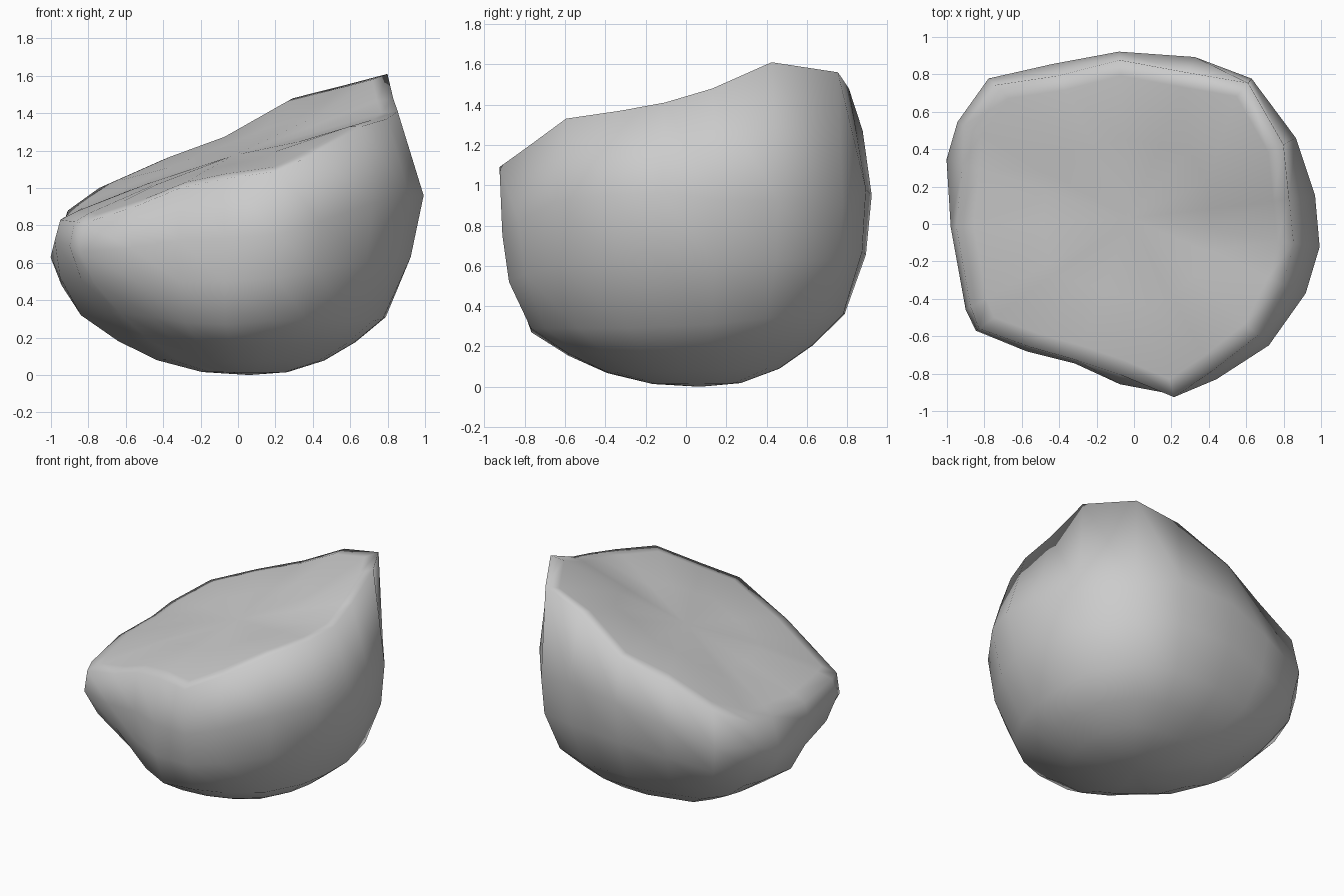
import bpy, bmesh
from math import radians, cos, sin
from mathutils import Vector

if "Cube" in bpy.data.objects:
    bpy.data.objects.remove(bpy.data.objects["Cube"])

# Boulder profile per direction:
# angle, rim radius, rim z, belly radius, belly z, low radius, low z
PROFILE = [
    (-7, .86, 1.41, 1.00, .96, .78, .30),
    (9, .84, 1.48, .98, .93, .80, .31),
    (28, .905, 1.61, .98, .92, .85, .34),
    (51, .97, 1.56, 1.0, .90, .87, .36),
    (70, .86, 1.48, .95, .98, .83, .36),
    (95, .88, 1.27, .925, .95, .79, .36),
    (117, .89, 1.15, .96, .85, .80, .36),
    (135, 1.05, 1.00, 1.10, .75, .92, .37),
    (150, 1.05, .88, 1.09, .72, .91, .36),
    (161, .97, .85, 1.06, .63, .85, .33),
    (181, .95, .83, .98, .72, .84, .32),
    (207, .98, .82, 1.01, .69, .79, .33),
    (214, 1.00, .81, 1.02, .66, .76, .33),
    (230, .86, .90, .89, .68, .71, .31),
    (247, .79, 1.00, .81, .72, .72, .28),
    (265, .81, 1.05, .86, .73, .77, .27),
    (283, .95, 1.09, .935, .75, .79, .29),
    (298, .89, 1.19, .94, .82, .79, .29),
    (318, .89, 1.33, .97, .92, .80, .29),
    (338, .86, 1.37, .99, .95, .78, .29),
]
TOP = Vector((-.02, .03, 1.19))
BASE = Vector((.06, .07, 0))


def polar(a, r, z):
    return Vector((r * cos(radians(a)), r * sin(radians(a)), z))


def under(p, t, k):
    """Point on the rounded underside, below the low ring."""
    q = BASE.lerp(p, t)
    q.z = p.z * k
    return q


# Rings from the slanted top down to the rounded underside
rings = []
for a, r1, z1, r2, z2, r3, z3 in PROFILE:
    rim, low = polar(a, r1, z1), polar(a, r3, z3)
    mid = polar(a, (r2 + r3) / 2 * 1.045, (z2 + z3) / 2)
    inner = TOP.lerp(rim, .9) + Vector((0, 0, .012))
    rings.append((TOP.lerp(rim, .5), inner, rim, polar(a, r2, z2), mid, low,
                  under(low, .78, .57), under(low, .55, .25), under(low, .28, .05)))

bm = bmesh.new()
loops = [[bm.verts.new(p) for p in ring] for ring in zip(*rings)]
top, base = bm.verts.new(TOP), bm.verts.new(BASE)
n = len(PROFILE)
for i in range(n):
    j = (i + 1) % n
    bm.faces.new((top, loops[0][i], loops[0][j]))
    bm.faces.new((base, loops[-1][j], loops[-1][i]))
    for up, dn in zip(loops, loops[1:]):
        bm.faces.new((up[i], dn[i], dn[j], up[j]))

# Relax the top so it reads as one worn, slanted surface
for _ in range(3):
    bmesh.ops.smooth_vert(bm, verts=loops[0] + [top], factor=.5,
                          use_axis_x=False, use_axis_y=False, use_axis_z=True)
bmesh.ops.recalc_face_normals(bm, faces=bm.faces)
for f in bm.faces:
    f.smooth = True

mesh = bpy.data.meshes.new("boulder")
bm.to_mesh(mesh)
bm.free()
boulder = bpy.data.objects.new("boulder", mesh)
bpy.context.collection.objects.link(boulder)
